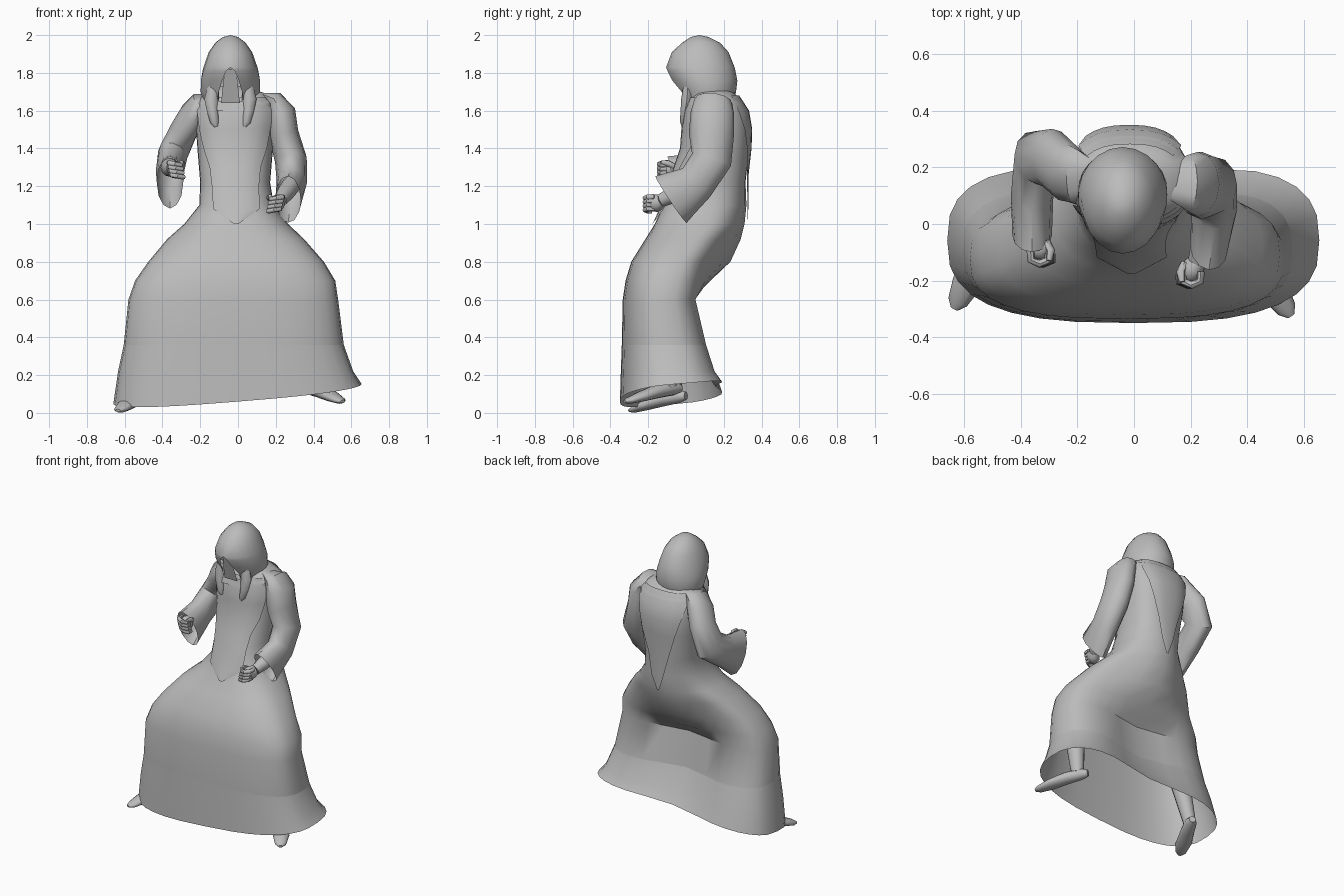
import bpy, bmesh, math
from mathutils import Vector

if "Cube" in bpy.data.objects:
    bpy.data.objects.remove(bpy.data.objects["Cube"])

GREY = (0.5, 0.5, 0.5, 1)
mat = bpy.data.materials.new("plain grey")
mat.use_nodes = True
mat.diffuse_color = GREY
bsdf = next(n for n in mat.node_tree.nodes if n.type == "BSDF_PRINCIPLED")
bsdf.inputs["Base Color"].default_value = GREY
bsdf.inputs["Roughness"].default_value = 0.8


def loft(name, rings, closed=True, start_cap=False, end_cap=False, angle=45):
    """Skin a list of equal-length point rings."""
    bm = bmesh.new()
    rows = [[bm.verts.new(p) for p in ring] for ring in rings]
    n = len(rows[0])
    for a, b in zip(rows, rows[1:]):
        for i in range(n if closed else n - 1):
            j = (i + 1) % n
            bm.faces.new((a[i], a[j], b[j], b[i]))
    if start_cap:
        bm.faces.new(rows[0][::-1])
    if end_cap:
        bm.faces.new(rows[-1])
    bmesh.ops.remove_doubles(bm, verts=bm.verts, dist=0.0004)
    bmesh.ops.recalc_face_normals(bm, faces=bm.faces)
    mesh = bpy.data.meshes.new(name)
    bm.to_mesh(mesh)
    bm.free()
    mesh.materials.append(mat)
    obj = bpy.data.objects.new(name, mesh)
    bpy.context.collection.objects.link(obj)
    bpy.ops.object.select_all(action="DESELECT")
    obj.select_set(True)
    bpy.context.view_layer.objects.active = obj
    bpy.ops.object.shade_smooth_by_angle(angle=math.radians(angle))


def limb(name, stations, ref=(1, 0, 0), sides=12, end_cap=True):
    """Tube through (centre, radius along ref, radius across) stations."""
    pts = [Vector(s[0]) for s in stations]
    rings = []
    for i, (_, w, h) in enumerate(stations):
        t = (pts[min(i + 1, len(pts) - 1)] - pts[max(i - 1, 0)]).normalized()
        side = Vector(ref)
        side = (side - t * side.dot(t)).normalized()
        up = side.cross(t)
        angles = [math.tau * k / sides for k in range(sides)]
        rings.append([pts[i] + side * w * math.cos(a) + up * h * math.sin(a) for a in angles])
    loft(name, rings, start_cap=True, end_cap=end_cap)


# Robe sections: height, right, left, front, back, hollow at middle of back
ROBE = [
    (0.06, -0.66, 0.655, -0.35, 0.235, 0.08),
    (0.22, -0.635, 0.61, -0.345, 0.20, 0.10),
    (0.36, -0.605, 0.56, -0.34, 0.155, 0.12),
    (0.60, -0.58, 0.53, -0.335, 0.09, 0.09),
    (0.70, -0.545, 0.515, -0.32, 0.11, -0.02),
    (0.80, -0.475, 0.455, -0.29, 0.125, -0.11),
    (0.92, -0.375, 0.35, -0.215, 0.20, -0.09),
    (1.00, -0.285, 0.265, -0.165, 0.27, -0.04),
    (1.10, -0.205, 0.19, -0.12, 0.30, -0.02),
    (1.22, -0.20, 0.17, -0.08, 0.315, 0),
    (1.40, -0.215, 0.185, -0.02, 0.335, 0),
    (1.54, -0.225, 0.19, -0.01, 0.34, 0),
    (1.64, -0.225, 0.20, 0.0, 0.31, 0),
    (1.69, -0.18, 0.15, 0.04, 0.26, 0),
    (1.73, -0.11, 0.03, 0.08, 0.20, 0),
]


def robe_point(section, a, grow=0.0):
    z, x0, x1, yf, yb, hollow = section
    c, s = math.cos(a), math.sin(a)
    power = 0.72 if z < 1 else 0.82
    u = math.copysign(abs(c) ** power, c)
    v = math.copysign(abs(s) ** power, s)
    x = (x0 + x1) / 2 + u * ((x1 - x0) / 2 + grow)
    y = (yf + yb) / 2 + v * ((yb - yf) / 2 + grow)
    if s > 0:
        y -= hollow * s * math.exp(-(2 * u) ** 2)
    if z < 0.1:                      # uneven hem
        z += 0.08 * x + 0.04 * (1 + s)
    return Vector((x, y, z))


def section_at(z):
    for a, b in zip(ROBE, ROBE[1:]):
        if z <= b[0]:
            f = (z - a[0]) / (b[0] - a[0])
            return [p + (q - p) * f for p, q in zip(a, b)]


N = 32
robe_rings = [[robe_point(s, math.tau * k / N) for k in range(N)] for s in ROBE]
loft("robe_hem_band", robe_rings[:3])
loft("robe", robe_rings[2:], end_cap=True)


# Pointed cloth panels over chest and back: height, half angle
def panel(name, middle, rows):
    rings = []
    for z, spread in rows:
        sec = section_at(z)
        rings.append([robe_point(sec, middle + spread * k / 4, 0.012) for k in range(-4, 5)])
    loft(name, rings, closed=False)


panel("front_panel", -math.pi / 2,
      [(1.67, 0.9), (1.6, 1.1), (1.5, 1.0), (1.4, 0.85), (1.3, 0.65), (1.2, 0.6), (1.08, 0.5), (1.0, 0.02)])
panel("back_panel", math.pi / 2,
      [(1.68, 0.9), (1.6, 0.9), (1.5, 0.72), (1.4, 0.55), (1.25, 0.32), (1.1, 0.15), (1.0, 0.01)])

# Hood: height, half width, front, back, half angle of face opening
CX = -0.04
HOOD = [
    (1.64, 0.14, -0.02, 0.25, 30), (1.70, 0.158, -0.035, 0.265, 23),
    (1.76, 0.158, -0.08, 0.272, 16), (1.81, 0.148, -0.10, 0.262, 9),
    (1.83, 0.143, -0.105, 0.257, 0), (1.91, 0.115, -0.075, 0.225, 0),
    (1.96, 0.08, -0.02, 0.18, 0), (1.99, 0.04, 0.025, 0.12, 0), (2.0, 0, 0.07, 0.07, 0),
]
rings = []
for z, w, yf, yb, gap in HOOD:
    g = math.radians(gap)
    arc = [g + (math.tau - 2 * g) * k / 20 for k in range(21)]
    rings.append([(CX + w * math.sin(a), (yf + yb) / 2 - (yb - yf) / 2 * math.cos(a), z) for a in arc])
loft("hood", rings, closed=False, angle=60)

# Face and collar inside the hood
loft("face", [[(CX - w, y, z), (CX + w, y, z)] for w, y, z in
              [(0.03, -0.07, 1.82), (0.05, -0.02, 1.64)]], closed=False)
loft("collar", [[(CX - w, y, z), (CX + w, y, z)] for w, y, z in
                [(0.09, -0.005, 1.65), (0.08, -0.02, 1.60)]], closed=False)
for s, side in ((-1, "right"), (1, "left")):
    limb(side + "_hood_tail", [((CX + s * x, y, z), r, r * 0.8) for x, y, z, r in
         [(0.09, 0.01, 1.73, 0.03), (0.10, 0.005, 1.66, 0.038),
          (0.095, -0.005, 1.60, 0.03), (0.085, -0.015, 1.54, 0.022), (0.075, -0.015, 1.515, 0.01)]], sides=8)

# Bell sleeves
limb("left_sleeve", [
    ((0.13, 0.15, 1.665), 0.02, 0.07), ((0.19, 0.145, 1.65), 0.055, 0.10),
    ((0.225, 0.14, 1.59), 0.08, 0.115),
    ((0.24, 0.135, 1.48), 0.08, 0.12), ((0.28, 0.135, 1.34), 0.085, 0.108),
    ((0.285, 0.055, 1.22), 0.08, 0.105), ((0.265, -0.08, 1.13), 0.068, 0.148)], end_cap=False)
limb("right_sleeve", [
    ((-0.15, 0.16, 1.665), 0.02, 0.07), ((-0.20, 0.165, 1.645), 0.055, 0.10),
    ((-0.235, 0.18, 1.58), 0.075, 0.11),
    ((-0.29, 0.23, 1.49), 0.075, 0.11), ((-0.345, 0.235, 1.37), 0.08, 0.11),
    ((-0.36, 0.10, 1.28), 0.075, 0.105), ((-0.36, -0.04, 1.22), 0.07, 0.15)], end_cap=False)


# Forearm and closed fist
def hand(side, out, elbow, wrist, palm):
    e, w, p = Vector(elbow), Vector(wrist), Vector(palm)
    limb(side + "_forearm", [(e, 0.05, 0.05), (e.lerp(w, 0.6), 0.045, 0.045), (w, 0.034, 0.036)])
    limb(side + "_palm", [(w, 0.03, 0.034), (w.lerp(p, 0.5), 0.04, 0.045),
                          (p, 0.042, 0.046), (p + (p - w) * 0.5, 0.025, 0.03)])
    for i in range(4):
        base = p + Vector((-out * 0.005 * i, -0.01, (1.5 - i) * 0.021))
        path = [(0.036, 0.012), (0.034, -0.022), (0.004, -0.036), (-0.026, -0.024), (-0.024, 0.0)]
        limb(f"{side}_finger_{i + 1}", [(base + Vector((out * x, y, 0.2 * x)), 0.014, 0.014) for x, y in path],
             ref=(0, 0, 1), sides=8)
    limb(side + "_thumb", [(p + Vector((-out * x, y, z)), r, r) for x, y, z, r in
         [(0.02, 0.03, 0.02, 0.016), (0.035, 0.0, 0.035, 0.016), (0.03, -0.035, 0.042, 0.01)]], sides=8)


hand("left", 1, (0.285, 0.05, 1.21), (0.225, -0.13, 1.125), (0.20, -0.17, 1.105))
hand("right", -1, (-0.36, 0.05, 1.30), (-0.345, -0.06, 1.295), (-0.33, -0.095, 1.285))


# Shoes and lower legs
def foot(side, heel, toe, knee):
    h, t, k = Vector(heel), Vector(toe), Vector(knee)
    limb(side + "_shoe", [(h.lerp(t, f) + Vector((0, 0, lift)), v, w) for f, lift, v, w in
         [(0, 0, 0.022, 0.022), (0.12, 0.008, 0.036, 0.038), (0.4, 0.014, 0.038, 0.046),
          (0.7, 0.006, 0.028, 0.052), (0.92, 0, 0.018, 0.036), (1, 0, 0.008, 0.014)]],
         ref=(0, 0, 1))
    ankle = h.lerp(t, 0.2) + Vector((0, 0, 0.02))
    limb(side + "_leg", [(ankle, 0.04, 0.042), (ankle.lerp(k, 0.3), 0.05, 0.052), (k, 0.07, 0.075)])


foot("left", (0.36, -0.03, 0.13), (0.555, -0.325, 0.06), (0.40, -0.12, 0.5))
foot("right", (-0.49, 0.0, 0.09), (-0.635, -0.30, 0.012), (-0.46, -0.12, 0.5))
